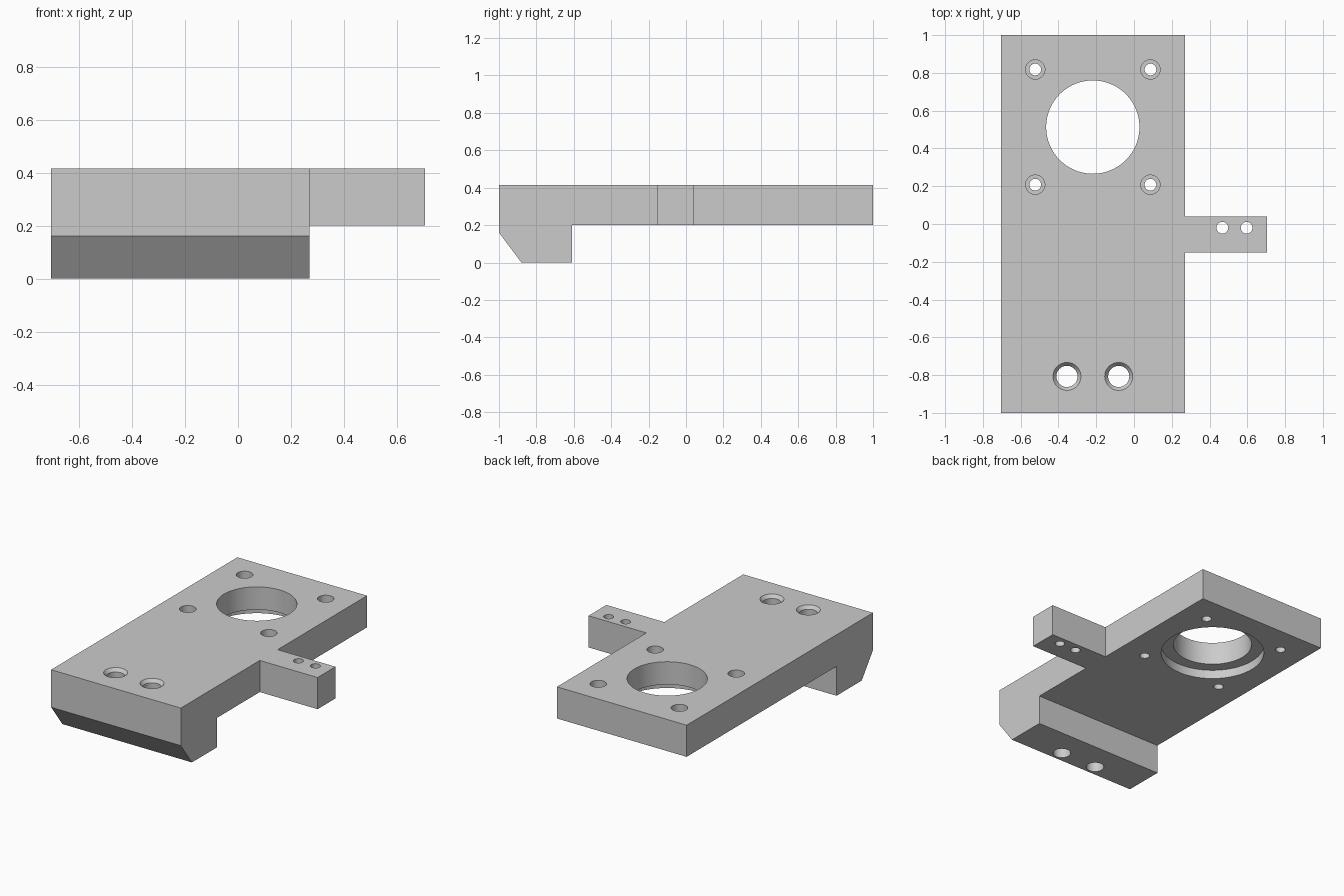
import bpy, bmesh, math
from mathutils import Vector

if "Cube" in bpy.data.objects:
    bpy.data.objects.remove(bpy.data.objects["Cube"])

X0, X1, TAB_X = -0.705, 0.27, 0.705
TOP, UNDER = 0.415, 0.2

grey = bpy.data.materials.new("plain grey")
grey.diffuse_color = (0.6, 0.6, 0.6, 1)
grey.use_nodes = True
grey.node_tree.nodes["Principled BSDF"].inputs["Base Color"].default_value = grey.diffuse_color


def add_object(name, bm):
    bmesh.ops.recalc_face_normals(bm, faces=bm.faces)
    mesh = bpy.data.meshes.new(name)
    bm.to_mesh(mesh)
    bm.free()
    mesh.materials.append(grey)
    obj = bpy.data.objects.new(name, mesh)
    bpy.context.collection.objects.link(obj)
    return obj


# Plate with chamfered foot: side profile extruded along x
profile = [(-1, TOP), (-1, 0.16), (-0.88, 0), (-0.61, 0),
           (-0.61, UNDER), (1, UNDER), (1, TOP)]
bm = bmesh.new()
face = bm.faces.new([bm.verts.new((X0, y, z)) for y, z in profile])
ext = bmesh.ops.extrude_face_region(bm, geom=[face])["geom"]
bmesh.ops.translate(bm, vec=(X1 - X0, 0, 0),
                    verts=[v for v in ext if isinstance(v, bmesh.types.BMVert)])
if not face.is_valid or len(bm.faces) < len(profile) + 2:
    bm.faces.new([v for v in bm.verts if v.co.x < X0 + 0.001])
bmesh.ops.recalc_face_normals(bm, faces=bm.faces)

# Side tab: slice the body at the tab's edges and pull the strip outwards
for y in (-0.152, 0.04):
    bmesh.ops.bisect_plane(bm, geom=bm.verts[:] + bm.edges[:] + bm.faces[:],
                           plane_co=(0, y, 0), plane_no=(0, 1, 0))
strip = [f for f in bm.faces if f.normal.x > 0.9
         and -0.15 < f.calc_center_median().y < 0.04]
ext = bmesh.ops.extrude_face_region(bm, geom=strip)["geom"]
bmesh.ops.translate(bm, vec=(TAB_X - X1, 0, 0),
                    verts=[v for v in ext if isinstance(v, bmesh.types.BMVert)])
bmesh.ops.delete(bm, geom=[f for f in strip if f.is_valid], context='FACES_ONLY')
bmesh.ops.dissolve_limit(bm, angle_limit=0.01, verts=bm.verts[:], edges=bm.edges[:])
plate = add_object("mounting_plate", bm)


def cut_hole(x, y, steps, sides=48):
    """Cut a round stepped hole; steps are (radius, z) from bottom to top."""
    bm = bmesh.new()
    rings = []
    for r, z in steps:
        rings.append([bm.verts.new((x + r * math.cos(2 * math.pi * i / sides),
                                    y + r * math.sin(2 * math.pi * i / sides), z))
                      for i in range(sides)])
    for a, b in zip(rings, rings[1:]):
        for i in range(sides):
            j = (i + 1) % sides
            bm.faces.new((a[i], a[j], b[j], b[i]))
    bm.faces.new(rings[0][::-1])
    bm.faces.new(rings[-1])
    cutter = add_object("hole_cutter", bm)
    cutter.hide_render = True
    mod = plate.modifiers.new("hole", 'BOOLEAN')
    mod.operation = 'DIFFERENCE'
    mod.solver = 'EXACT'
    mod.object = cutter
    bpy.context.view_layer.objects.active = plate
    bpy.ops.object.modifier_apply(modifier=mod.name)
    bpy.data.objects.remove(cutter)


LOW, HIGH = -0.1, 0.5
CX, CY = -0.218, 0.513

# Large bore with a wide recess underneath
cut_hole(CX, CY, [(0.325, LOW), (0.325, 0.26), (0.247, 0.26), (0.247, HIGH)], 96)

# Four counterbored screw holes around the bore
for sx in (-1, 1):
    for sy in (-1, 1):
        cut_hole(CX + sx * 0.305, CY + sy * 0.305,
                 [(0.031, LOW), (0.031, 0.335), (0.051, 0.335), (0.051, HIGH)])

# Two countersunk holes through the foot
for x in (-0.355, -0.081):
    cut_hole(x, -0.807, [(0.056, LOW), (0.056, TOP - 0.022),
                         (0.074, TOP), (0.074, HIGH)])

# Two plain holes in the tab
for x in (0.468, 0.596):
    cut_hole(x, -0.02, [(0.031, LOW), (0.031, HIGH)])

# Smooth hole walls, sharp edges
bpy.ops.object.select_all(action='DESELECT')
plate.select_set(True)
bpy.context.view_layer.objects.active = plate
bpy.ops.object.shade_smooth_by_angle(angle=math.radians(25))
